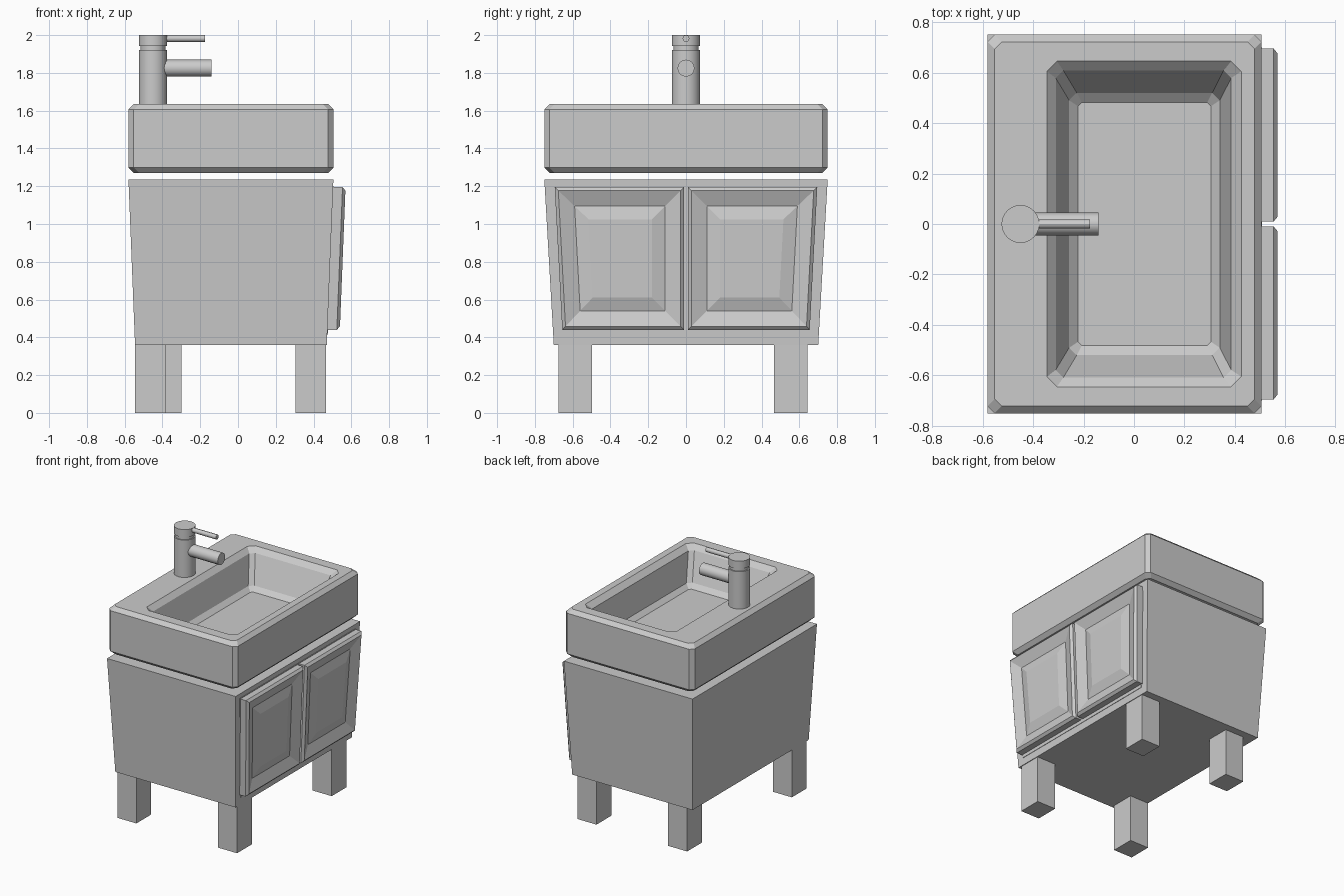
import bpy, bmesh
from math import pi
from mathutils import Matrix

if "Cube" in bpy.data.objects:
    bpy.data.objects.remove(bpy.data.objects["Cube"])


def finish(name, bm):
    bmesh.ops.recalc_face_normals(bm, faces=bm.faces)
    mesh = bpy.data.meshes.new(name)
    bm.to_mesh(mesh)
    bm.free()
    ob = bpy.data.objects.new(name, mesh)
    bpy.context.collection.objects.link(ob)
    return ob


def loft(name, loops):
    """Skin a stack of matching loops and cap both ends."""
    bm = bmesh.new()
    rings = [[bm.verts.new(p) for p in loop] for loop in loops]
    n = len(rings[0])
    for a, b in zip(rings, rings[1:]):
        for i in range(n):
            j = (i + 1) % n
            bm.faces.new((a[i], a[j], b[j], b[i]))
    bm.faces.new(rings[0][::-1])
    bm.faces.new(rings[-1])
    return finish(name, bm)


def rect(x0, x1, y0, y1, z):
    return [(x0, y0, z), (x1, y0, z), (x1, y1, z), (x0, y1, z)]


def cut_rect(x0, x1, y0, y1, z, c=0.028):
    """Rectangle with chamfered corners."""
    return [(x0 + c, y0, z), (x1 - c, y0, z), (x1, y0 + c, z), (x1, y1 - c, z),
            (x1 - c, y1, z), (x0 + c, y1, z), (x0, y1 - c, z), (x0, y0 + c, z)]


def rod(name, center, r, length, axis='Z', sides=24):
    bm = bmesh.new()
    m = Matrix.Translation(center)
    if axis == 'X':
        m = m @ Matrix.Rotation(pi / 2, 4, 'Y')
    bmesh.ops.create_cone(bm, cap_ends=True, segments=sides, radius1=r, radius2=r,
                          depth=length, matrix=m)
    ob = finish(name, bm)
    bpy.ops.object.select_all(action='DESELECT')
    ob.select_set(True)
    bpy.context.view_layer.objects.active = ob
    bpy.ops.object.shade_smooth_by_angle()
    return ob


# Tapered cabinet
loft("cabinet", [rect(-0.545, 0.47, -0.70, 0.70, 0.36),
                 rect(-0.58, 0.505, -0.75, 0.75, 1.235)])

# Four legs, one rear leg set further in
for name, x, y in (("front_leg_left", 0.305, -0.675), ("front_leg_right", 0.305, 0.465),
                   ("rear_leg_left", -0.545, -0.675), ("rear_leg_right", -0.46, 0.465)):
    loft(name, [rect(x, x + 0.16, y, y + 0.178, z) for z in (0, 0.37)])

# Basin: chamfered block with a sunken, sloping bowl
loft("basin", [
    cut_rect(-0.552, 0.477, -0.722, 0.722, 1.27),
    cut_rect(-0.58, 0.505, -0.75, 0.75, 1.298),
    cut_rect(-0.58, 0.505, -0.75, 0.75, 1.607),
    cut_rect(-0.552, 0.477, -0.722, 0.722, 1.635),
    cut_rect(-0.345, 0.425, -0.645, 0.645, 1.635, 0.04),
    cut_rect(-0.31, 0.385, -0.608, 0.608, 1.60, 0.03),
    cut_rect(-0.257, 0.34, -0.52, 0.52, 1.40, 0.03),
    cut_rect(-0.222, 0.305, -0.482, 0.482, 1.37, 0.015)])


# Doors on the leaning face: raised panel inside a bevelled frame
def face_x(z):
    return 0.505 - 0.04 * (1.235 - z)


def door_loop(side, depth, inset):
    pts = []
    for outer, z in ((0, 0.44 + inset), (1, 0.44 + inset), (1, 1.195 - inset), (0, 1.195 - inset)):
        y = 0.655 + 0.04 * (z - 0.44) / 0.755 - inset if outer else 0.01 + inset
        pts.append((face_x(z) + depth, side * y, z))
    return pts


for name, side in (("door_left", -1), ("door_right", 1)):
    loft(name, [door_loop(side, d, i) for d, i in
                ((-0.005, 0), (0.05, 0), (0.066, 0.018), (0.035, 0.1), (0.055, 0.17))])

# Thin backing panel behind the doors
loft("door_backing", [[(face_x(z) + d, y, z) for y, z in
                       ((-0.645, 0.415), (0.645, 0.415), (0.70, 1.2), (-0.70, 1.2))]
                      for d in (-0.005, 0.003)])

# Tap
rod("tap_body", (-0.45, 0, 1.77), 0.075, 0.30)
rod("tap_neck", (-0.45, 0, 1.93), 0.067, 0.04)
rod("tap_head", (-0.45, 0, 1.971), 0.075, 0.058)
rod("tap_spout", (-0.27, 0, 1.825), 0.045, 0.26, 'X', 16)
rod("tap_handle", (-0.285, 0, 1.982), 0.018, 0.22, 'X', 12)
